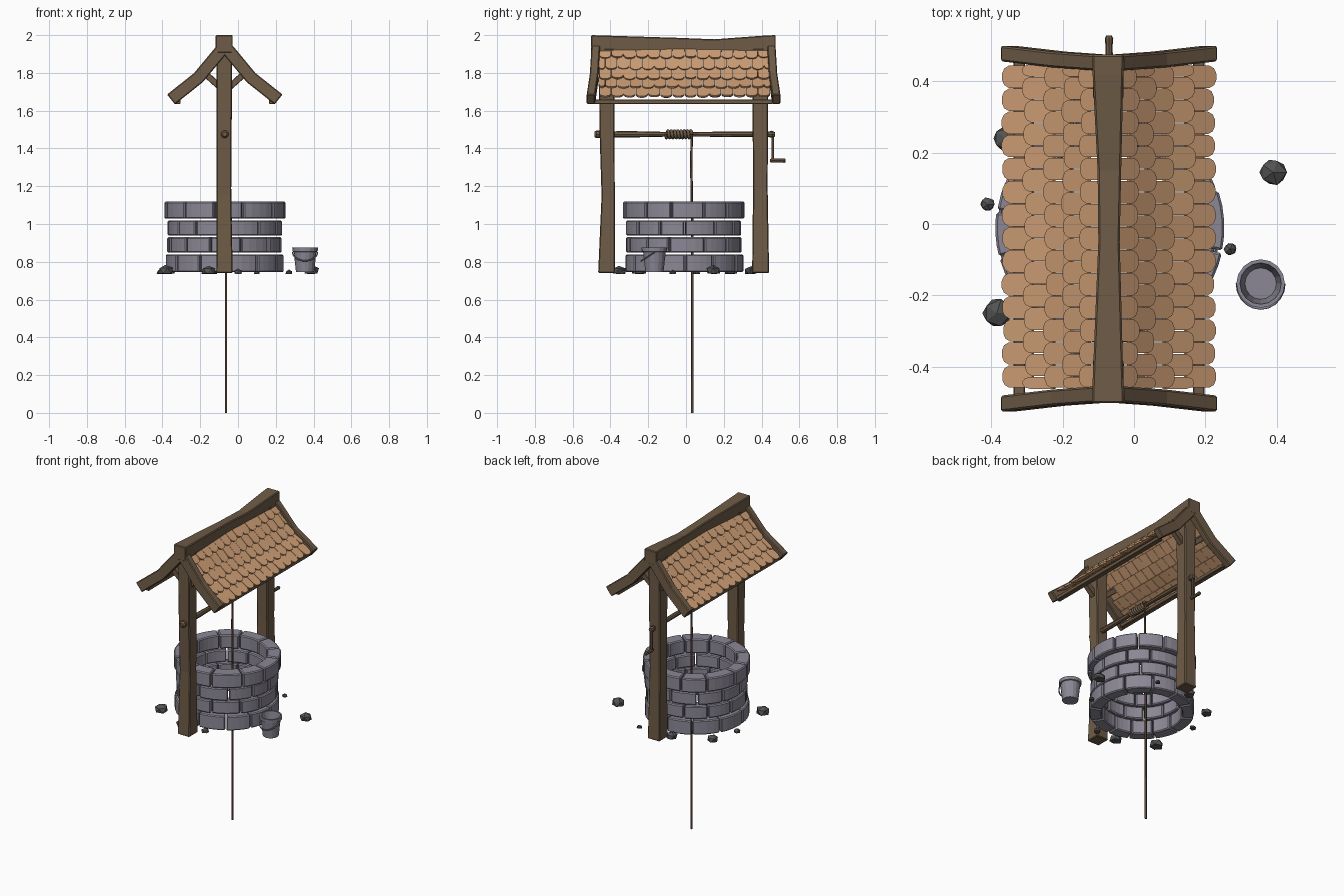
import bpy, bmesh, math, random
from mathutils import Vector

if "Cube" in bpy.data.objects:
    bpy.data.objects.remove(bpy.data.objects["Cube"])

random.seed(4)
CX, CY = -0.07, -0.01          # well axis
GROUND = 0.74


def material(name, rgb):
    m = bpy.data.materials.new(name)
    m.diffuse_color = (*rgb, 1)
    m.use_nodes = True
    m.node_tree.nodes["Principled BSDF"].inputs["Base Color"].default_value = m.diffuse_color
    return m


WOOD = material("brown_wood", (0.155, 0.105, 0.062))
STONE = material("grey_stone", (0.26, 0.245, 0.30))
TILE = material("clay_shingle", (0.62, 0.345, 0.18))
ROPE = material("dark_rope", (0.10, 0.06, 0.038))
ROCK = material("dark_rock", (0.085, 0.085, 0.085))
METAL = material("bucket_metal", (0.26, 0.245, 0.30))


def finish(name, bm, mat, bevel=0):
    bmesh.ops.recalc_face_normals(bm, faces=bm.faces)
    me = bpy.data.meshes.new(name)
    bm.to_mesh(me)
    bm.free()
    me.materials.append(mat)
    ob = bpy.data.objects.new(name, me)
    bpy.context.collection.objects.link(ob)
    if bevel:
        b = ob.modifiers.new("bevel", "BEVEL")
        b.width, b.segments, b.limit_method = bevel, 1, "ANGLE"
        b.angle_limit = math.radians(40)
    return ob


def loft(bm, rings):
    """Skin a list of equal point rings and cap both ends."""
    vs = [[bm.verts.new(p) for p in r] for r in rings]
    n = len(vs[0])
    for a, b in zip(vs, vs[1:]):
        for i in range(n):
            bm.faces.new((a[i], a[(i + 1) % n], b[(i + 1) % n], b[i]))
    bm.faces.new(vs[0][::-1])
    bm.faces.new(vs[-1])


def beam(name, rings, mat=WOOD, bevel=0.005):
    bm = bmesh.new()
    loft(bm, rings)
    return finish(name, bm, mat, bevel)


def rect_z(x0, x1, y0, y1, z):
    return [(x0, y0, z), (x1, y0, z), (x1, y1, z), (x0, y1, z)]


def rect_y(x0, x1, z0, z1, y):
    return [(x0, y, z0), (x1, y, z0), (x1, y, z1), (x0, y, z1)]


def rod(name, stations, mat, sides=8, x=CX, z=1.475):
    """Round rod along y from (y, radius) stations."""
    return beam(name, [[(x + r * math.cos(math.tau * i / sides), y,
                         z + r * math.sin(math.tau * i / sides)) for i in range(sides)]
                       for y, r in stations], mat, 0)


def tube(name, pts, radius, mat):
    cu = bpy.data.curves.new(name, "CURVE")
    cu.dimensions = "3D"
    cu.bevel_depth, cu.bevel_resolution, cu.use_fill_caps = radius, 1, True
    sp = cu.splines.new("POLY")
    sp.points.add(len(pts) - 1)
    for p, c in zip(sp.points, pts):
        p.co = (*c, 1)
    cu.materials.append(mat)
    ob = bpy.data.objects.new(name, cu)
    bpy.context.collection.objects.link(ob)
    bpy.ops.object.select_all(action="DESELECT")
    ob.select_set(True)
    bpy.context.view_layer.objects.active = ob
    bpy.ops.object.convert(target="MESH")


# Stone ring: four staggered courses of curved bricks
for k, (z0, z1, r) in enumerate([(0.745, 0.838, 0.312), (0.848, 0.93, 0.305),
                                 (0.938, 1.018, 0.305), (1.028, 1.118, 0.322)]):
    bm = bmesh.new()
    n = 12
    cuts = [math.tau * (i + 0.5 * (k % 2) + 0.1 + random.uniform(-0.12, 0.12)) / n for i in range(n)]
    cuts.append(cuts[0] + math.tau)
    for a, b in zip(cuts, cuts[1:]):
        a, b = a + 0.012, b - 0.012
        ro = r + random.uniform(-0.005, 0.003)
        ri = 0.238 + random.uniform(-0.004, 0.004)
        rings = []
        for j in range(5):
            t = a + (b - a) * j / 4
            rings.append([(CX + q * math.cos(t), CY + q * math.sin(t), z)
                          for q, z in ((ri, z0), (ro, z0), (ro, z1), (ri, z1))])
        loft(bm, rings)
    finish(f"stone_course_{k + 1}", bm, STONE, 0.006)

# Posts, slightly uneven
beam("front_post", [rect_z(-0.115, -0.028, -0.465, -0.375, GROUND),
                    rect_z(-0.113, -0.036, -0.447, -0.377, 1.15),
                    rect_z(-0.113, -0.034, -0.458, -0.378, 1.5),
                    rect_z(-0.115, -0.030, -0.462, -0.380, 1.93)])
beam("back_post", [rect_z(-0.115, -0.028, 0.350, 0.440, GROUND),
                   rect_z(-0.113, -0.036, 0.355, 0.432, 1.2),
                   rect_z(-0.115, -0.030, 0.350, 0.437, 1.93)])

# Sagging ridge beam
beam("ridge_beam", [rect_y(-0.118, -0.028, 1.905, 2.0, -0.502),
                    rect_y(-0.116, -0.030, 1.912, 1.998, -0.44),
                    rect_y(-0.100, -0.040, 1.915, 1.986, -0.05),
                    rect_y(-0.102, -0.036, 1.91, 1.978, 0.15),
                    rect_y(-0.116, -0.030, 1.908, 1.998, 0.42),
                    rect_y(-0.118, -0.028, 1.905, 2.0, 0.475)])

# Roof slope: distance from the ridge and height
SLOPE = [Vector((0.015, 1.925)), Vector((0.14, 1.775)), Vector((0.285, 1.66))]
LEN = [(b - a).length for a, b in zip(SLOPE, SLOPE[1:])]


def on_slope(s):
    if s < LEN[0]:
        return SLOPE[0].lerp(SLOPE[1], s / LEN[0])
    return SLOPE[1].lerp(SLOPE[2], (s - LEN[0]) / LEN[1])


for side, sname in ((1, "right"), (-1, "left")):
    # Barge boards, splayed outwards at the eaves
    for y0, y1, out, end in ((-0.5, -0.455, -0.026, "front"), (0.43, 0.474, 0.026, "back")):
        rings = []
        for p, nrm, f in zip(SLOPE, (Vector((0.77, 0.64)), Vector((0.70, 0.71)), Vector((0.62, 0.78))), (0, 0.35, 1)):
            lo, hi = p - nrm * 0.034, p + nrm * 0.033
            o = out * f
            rings.append([(CX + side * lo.x, y0 + o, lo.y), (CX + side * lo.x, y1 + o, lo.y),
                          (CX + side * hi.x, y1 + o, hi.y), (CX + side * hi.x, y0 + o, hi.y)])
        beam(f"{end}_{sname}_barge_board", rings)

    # Diagonal braces from posts to roof
    for y, end in ((-0.42, "front"), (0.395, "back")):
        rings = []
        for d, z in ((0.025, 1.725), (0.125, 1.815)):
            rings.append([(CX + side * (d + e * 0.012), y + w, z - e * 0.012)
                          for e, w in ((-1, -0.018), (1, -0.018), (1, 0.018), (-1, 0.018))])
        beam(f"{end}_{sname}_brace", rings, WOOD, 0.003)

    # Eave batten under the shingles
    xs = sorted((CX + side * 0.235, CX + side * 0.268))
    beam(f"{sname}_eave_batten", [rect_y(xs[0], xs[1], 1.636, 1.66, y) for y in (-0.49, 0.46)], WOOD, 0.003)

    # Shingles: five overlapping rows of round-ended plates
    bm = bmesh.new()
    total, rows, count = sum(LEN), 5, 14
    width = 0.905 / count
    for row in range(rows):
        edges = [-0.46 + width * (i + 0.5 * (row % 2)) for i in range(-1, count + 1)]
        for y in edges:
            ya, yb = max(y + 0.001, -0.462), min(y + width - 0.001, 0.447)
            if yb - ya < 0.015:
                continue
            s1 = total * (row + 1) / rows + random.uniform(-0.006, 0.004)
            s0 = max(total * row / rows - 0.02, 0)
            p0, p1 = on_slope(s0), on_slope(min(s1, total))
            d = (p1 - p0).normalized()
            nrm = Vector((-d.y, d.x)) * (1 if d.x > 0 else -1)
            h = (yb - ya) / 2
            mid, length = (ya + yb) / 2, (p1 - p0).length
            outline = [(-h, 0), (h, 0), (h, length - 0.022), (h * 0.75, length - 0.007),
                       (h * 0.3, length), (-h * 0.3, length), (-h * 0.75, length - 0.007), (-h, length - 0.022)]
            lift = 0.012 + random.uniform(-0.002, 0.003)
            rings = []
            for t in (0, 0.011):
                ring = []
                for u, v in outline:
                    q = p0 + d * v + nrm * (t + lift * v / length)
                    ring.append((CX + side * q.x, mid + u, q.y))
                rings.append(ring)
            loft(bm, rings)
    finish(f"{sname}_shingles", bm, TILE)

# Windlass axle, uneven like a branch, with end knob
rod("axle", [(-0.485, 0.012), (-0.475, 0.021), (-0.455, 0.02), (-0.44, 0.015), (-0.3, 0.017), (-0.12, 0.013),
             (0.05, 0.011), (0.2, 0.015), (0.36, 0.014), (0.44, 0.015), (0.455, 0.019), (0.47, 0.012)], WOOD)
# Crank arm and handle
tube("crank_arm", [(CX, 0.46, 1.485), (CX, 0.46, 1.33)], 0.007, ROPE)
rod("crank_handle", [(0.445, 0.008), (0.455, 0.011), (0.50, 0.010), (0.52, 0.012), (0.528, 0.008)], WOOD, 8, CX, 1.336)

# Rope: coil on the axle, then a long drop
turns, steps = 8, 12
pts = [(CX + 0.019 * math.cos(math.tau * i / steps), -0.108 + 0.138 * i / (turns * steps),
        1.475 - 0.019 * math.sin(math.tau * i / steps)) for i in range(turns * steps + 1)]
tube("rope_coil", pts, 0.0085, WOOD)
tube("hanging_rope", [(-0.06, 0.03, 1.475), (-0.061, 0.028, 1.3), (-0.063, 0.034, 0.95), (-0.063, 0.034, 0)], 0.0065, ROPE)
bm = bmesh.new()
bmesh.ops.create_icosphere(bm, subdivisions=1, radius=0.016)
bmesh.ops.translate(bm, verts=bm.verts, vec=(-0.063, 0.034, 0.95))
finish("rope_knot", bm, ROPE)

# Bucket: turned hollow shell with a rim
BX, BY, N = 0.355, -0.167, 16
profile = [(0.048, 0.745), (0.060, 0.852), (0.067, 0.855), (0.068, 0.876), (0.058, 0.876), (0.044, 0.755)]
beam("bucket", [[(BX + r * math.cos(math.tau * i / N), BY + r * math.sin(math.tau * i / N), z)
                 for i in range(N)] for r, z in profile], METAL, 0)
# Bucket handle, hanging forward
tube("bucket_handle", [(BX + 0.066 * math.cos(t), BY - 0.07 * math.sin(t), 0.85 - 0.045 * math.sin(t))
                       for t in (math.pi * i / 10 for i in range(11))], 0.004, METAL)

# Loose rocks around the base
for i, (x, y, r) in enumerate([(0.39, 0.145, 0.042), (-0.36, 0.24, 0.036), (-0.41, 0.055, 0.022),
                               (-0.385, -0.25, 0.044), (0.27, -0.07, 0.02), (-0.155, -0.355, 0.04),
                               (0.0, -0.34, 0.024), (0.1, 0.34, 0.018), (-0.14, 0.345, 0.036)]):
    bm = bmesh.new()
    bmesh.ops.create_icosphere(bm, subdivisions=1, radius=r)
    for v in bm.verts:
        v.co *= random.uniform(0.88, 1.08)
        v.co.z = max(v.co.z * 0.75, -0.4 * r)
        v.co += Vector((x, y, GROUND + 0.4 * r - 0.005))
    finish(f"rock_{i + 1}", bm, ROCK)
